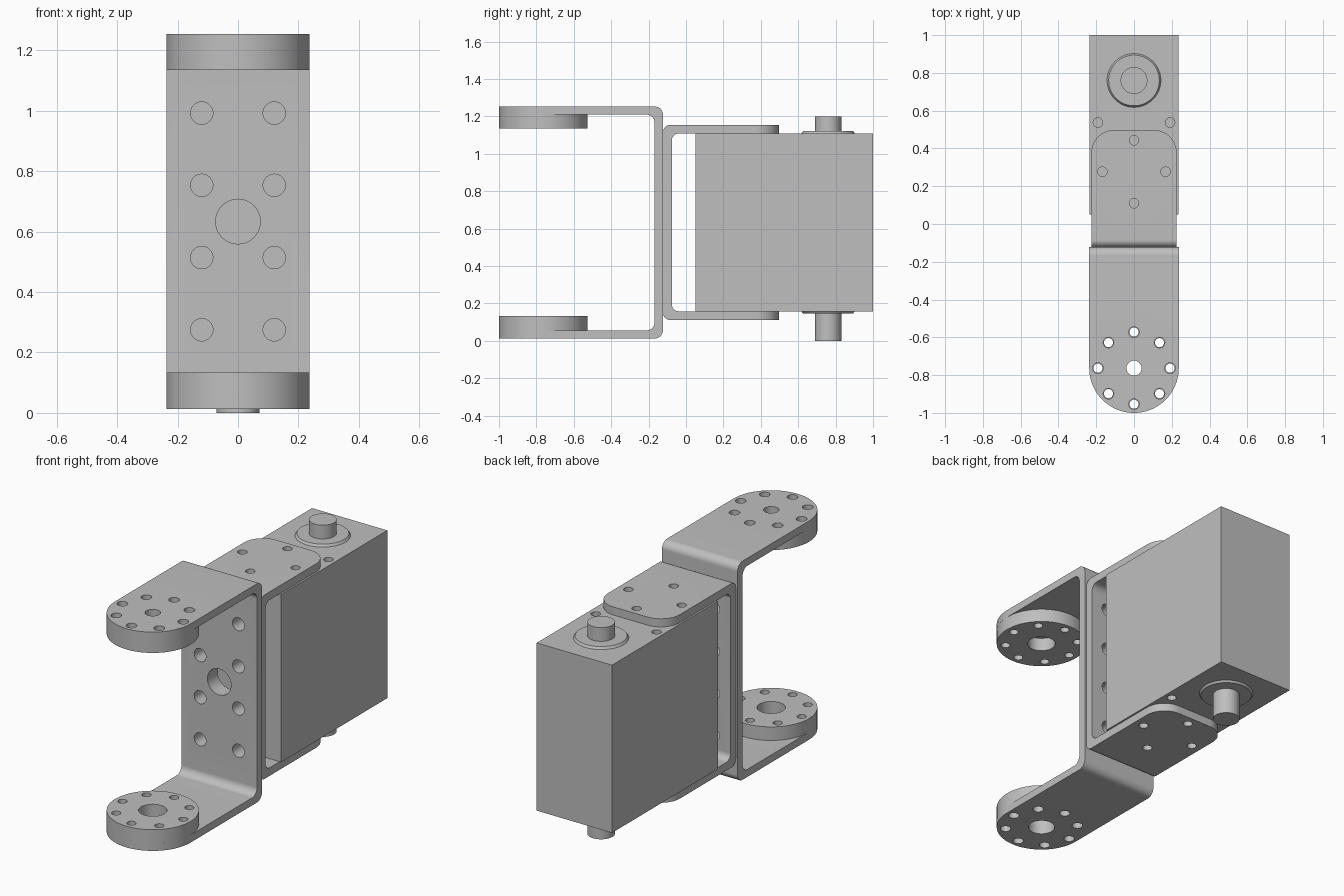
import bpy, bmesh, math
from mathutils import Vector, Matrix

cube = bpy.data.objects.get("Cube")
if cube:
    bpy.data.objects.remove(cube, do_unlink=True)

metal = bpy.data.materials.new("plain grey metal")
metal.use_nodes = True
GREY = (0.52, 0.52, 0.52, 1)
metal.diffuse_color = GREY
metal.node_tree.nodes["Principled BSDF"].inputs["Base Color"].default_value = GREY


def make_object(name, bm):
    bmesh.ops.recalc_face_normals(bm, faces=bm.faces[:])
    mesh = bpy.data.meshes.new(name)
    bm.to_mesh(mesh)
    bm.free()
    mesh.materials.append(metal)
    ob = bpy.data.objects.new(name, mesh)
    bpy.context.collection.objects.link(ob)
    return ob


def rounded(corners, steps=16):
    """Round each (u, v, radius) corner of a closed outline."""
    out = []
    n = len(corners)
    for i, (u, v, r) in enumerate(corners):
        p = Vector((u, v))
        if r == 0:
            out.append(p)
            continue
        a = (Vector(corners[i - 1][:2]) - p).normalized()
        b = (Vector(corners[(i + 1) % n][:2]) - p).normalized()
        centre = p + (a + b) * r          # right-angled corners
        for k in range(steps + 1):
            t = math.pi / 2 * k / steps
            out.append(centre - b * r * math.cos(t) - a * r * math.sin(t))
    return out


def prism(name, outline, axis, low, high):
    bm = bmesh.new()
    place = (lambda p: (low, p.x, p.y)) if axis == "X" else (lambda p: (p.x, p.y, low))
    face = bm.faces.new([bm.verts.new(place(p)) for p in outline])
    ext = bmesh.ops.extrude_face_region(bm, geom=[face])
    move = Vector((high - low, 0, 0)) if axis == "X" else Vector((0, 0, high - low))
    bmesh.ops.translate(bm, vec=move, verts=[g for g in ext["geom"] if isinstance(g, bmesh.types.BMVert)])
    return make_object(name, bm)


def rods(name, items, axis="Z", sides=32):
    """Cylinders or cones from (x, y, z, radius, top radius, length)."""
    bm = bmesh.new()
    turn = Matrix.Rotation(math.pi / 2, 4, "X") if axis == "Y" else Matrix()
    for x, y, z, r1, r2, length in items:
        bmesh.ops.create_cone(bm, cap_ends=True, segments=sides, radius1=r1, radius2=r2,
                              depth=length, matrix=Matrix.Translation((x, y, z)) @ turn)
    return make_object(name, bm)


def combine(ob, tool, operation):
    tool.hide_render = True
    bpy.context.view_layer.objects.active = ob
    mod = ob.modifiers.new("cut", "BOOLEAN")
    mod.operation, mod.object, mod.solver = operation, tool, "EXACT"
    bpy.ops.object.modifier_apply(modifier=mod.name)
    bpy.data.objects.remove(tool, do_unlink=True)


def smooth(ob):
    bpy.ops.object.select_all(action="DESELECT")
    ob.select_set(True)
    bpy.context.view_layer.objects.active = ob
    bpy.ops.object.shade_smooth_by_angle(angle=math.radians(30))


def hole(x, y, z, r, length=0.1):
    return (x, y, z, r, r, length)


def bracket(name, web, inner, tip, z0, z1, t, bend, half, end_round):
    """Bent C-shaped strip with rounded flange ends."""
    side = prism(name, rounded([
        (tip, z0, 0), (web, z0, bend), (web, z1, bend), (tip, z1, 0),
        (tip, z1 - t, 0), (inner, z1 - t, bend), (inner, z0 + t, bend), (tip, z0 + t, 0)]),
        "X", -0.4, 0.4)
    back = web + (0.1 if web > tip else -0.1)
    plan = prism("plan_cutter", rounded([
        (-half, back, 0), (half, back, 0), (half, tip, end_round), (-half, tip, end_round)], 24),
        "Z", -0.2, 1.5)
    combine(side, plan, "INTERSECT")
    return side


MID = 0.633
JOINT_Y, HALF = -0.763, 0.237
SHAFT_Y = 0.76
ring = [(0.191 * math.cos(k * math.pi / 4), JOINT_Y + 0.191 * math.sin(k * math.pi / 4)) for k in range(8)]
web_holes = [hole(s * 0.12, -0.12, MID + dz, 0.037, 0.2)
             for s in (-1, 1) for dz in (-0.358, -0.119, 0.12, 0.359)]
web_holes.append(hole(0, -0.12, MID, 0.074, 0.2))

# Outer bracket
outer = bracket("outer_bracket", -0.123, -0.168, -1.0, 0.013, 1.253, 0.043, 0.044, HALF, 0.2368)
combine(outer, rods("web_cutter", web_holes, "Y"), "DIFFERENCE")
for z, centre_radius in ((0.035, 0.07), (1.232, 0.04)):
    cuts = [hole(x, y, z, 0.028) for x, y in ring] + [hole(0, JOINT_Y, z, centre_radius)]
    combine(outer, rods("flange_cutter", cuts), "DIFFERENCE")
smooth(outer)

# Horn discs on the inside of the outer flanges
for name, low, high in (("lower_horn_disc", 0.056, 0.133), ("upper_horn_disc", 1.135, 1.21)):
    z = (low + high) / 2
    disc = rods(name, [hole(0, JOINT_Y, z, HALF, high - low)], sides=96)
    cuts = [hole(x, y, z, 0.024, 0.2) for x, y in ring] + [hole(0, JOINT_Y, z, 0.073, 0.2)]
    combine(disc, rods("disc_cutter", cuts), "DIFFERENCE")
    smooth(disc)

# Inner bracket holding the motor
inner = bracket("inner_bracket", -0.123, -0.076, 0.497, 0.112, 1.155, 0.046, 0.038, 0.226, 0.12)
combine(inner, rods("web_cutter", web_holes, "Y"), "DIFFERENCE")
screws = [(-0.167, 0.277), (0.167, 0.277), (0, 0.443), (0, 0.11)]
cuts = [hole(x, y, z, 0.025) for x, y in screws for z in (0.135, 1.132)]
combine(inner, rods("screw_cutter", cuts), "DIFFERENCE")
smooth(inner)

# Motor body with screw holes
body = prism("motor_body", rounded([(-0.236, 0.05, 0), (0.236, 0.05, 0), (0.236, 1.0, 0), (-0.236, 1.0, 0)]),
             "Z", 0.158, 1.109)
cuts = [hole(x, y, z, 0.025, 0.12) for x, y in screws + [(-0.191, 0.537), (0.191, 0.537)]
        for z in (0.158, 1.109)]
combine(body, rods("body_cutter", cuts), "DIFFERENCE")
smooth(body)

# Output shafts and their collars
for name, low, high in (("lower_shaft", 0.0, 0.17), ("upper_shaft", 1.1, 1.2)):
    smooth(rods(name, [hole(0, SHAFT_Y, (low + high) / 2, 0.071, high - low)], sides=48))
smooth(rods("lower_collar", [(0, SHAFT_Y, 0.153, 0.134, 0.143, 0.012)], sides=64))
smooth(rods("upper_collar", [(0, SHAFT_Y, 1.115, 0.143, 0.134, 0.014)], sides=64))
